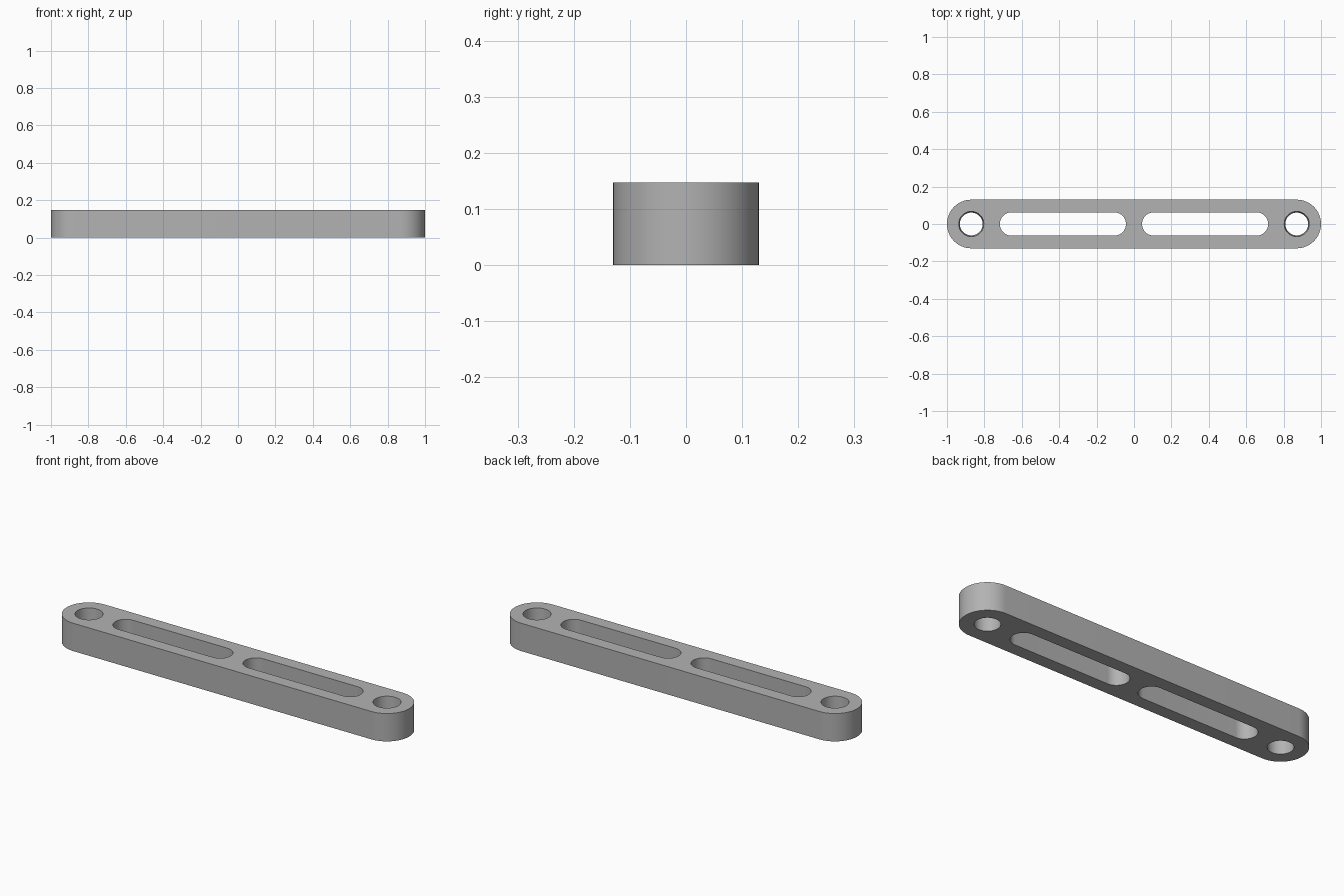
import bpy, bmesh
from math import pi, cos, sin

HEIGHT = 0.147
SEGMENTS = 32      # segments per half circle

cube = bpy.data.objects.get("Cube")
if cube:
    bpy.data.objects.remove(cube, do_unlink=True)

grey = bpy.data.materials.new("plain grey")
grey.use_nodes = True
colour = (0.45, 0.45, 0.45, 1)
grey.diffuse_color = colour
grey.node_tree.nodes["Principled BSDF"].inputs["Base Color"].default_value = colour


def stadium(left, right, radius):
    """Outline with round ends centred on left and right; a circle if they match."""
    points = []
    for centre, start in ((right, -pi / 2), (left, pi / 2)):
        count = SEGMENTS + (left != right)
        for i in range(count):
            a = start + pi * i / SEGMENTS
            points.append((centre + radius * cos(a), radius * sin(a)))
    return points


def add_wall(bm, lower, upper):
    """Wall between two matching outlines; returns its bottom and top edges."""
    rings = [[bm.verts.new((x, y, z)) for x, y in outline]
             for outline, z in ((lower, 0), (upper, HEIGHT))]
    n = len(lower)
    for i in range(n):
        j = (i + 1) % n
        bm.faces.new((rings[0][i], rings[0][j], rings[1][j], rings[1][i]))
    return [[bm.edges.get((r[i], r[(i + 1) % n])) for i in range(n)] for r in rings]


bm = bmesh.new()
# Outer side
outer = stadium(-0.87, 0.87, 0.13)
walls = [add_wall(bm, outer, outer)]
for side in (-1, 1):
    # Long slot
    ends = sorted((side * 0.105, side * 0.655))
    slot = stadium(*ends, 0.062)
    walls.append(add_wall(bm, slot, slot))
    # End hole, narrowing slightly downwards
    x = side * 0.87
    walls.append(add_wall(bm, stadium(x, x, 0.061), stadium(x, x, 0.067)))

# Bottom and top plates around the openings
for level, normal in ((0, (0, 0, -1)), (1, (0, 0, 1))):
    edges = [e for wall in walls for e in wall[level]]
    bmesh.ops.triangle_fill(bm, edges=edges, use_beauty=True, normal=normal)
bmesh.ops.recalc_face_normals(bm, faces=bm.faces)

mesh = bpy.data.meshes.new("slotted_link_bar")
bm.to_mesh(mesh)
bm.free()
mesh.materials.append(grey)
bar = bpy.data.objects.new("slotted_link_bar", mesh)
bpy.context.collection.objects.link(bar)
bpy.ops.object.select_all(action='DESELECT')
bar.select_set(True)
bpy.context.view_layer.objects.active = bar
bpy.ops.object.shade_smooth_by_angle(angle=pi / 6)
